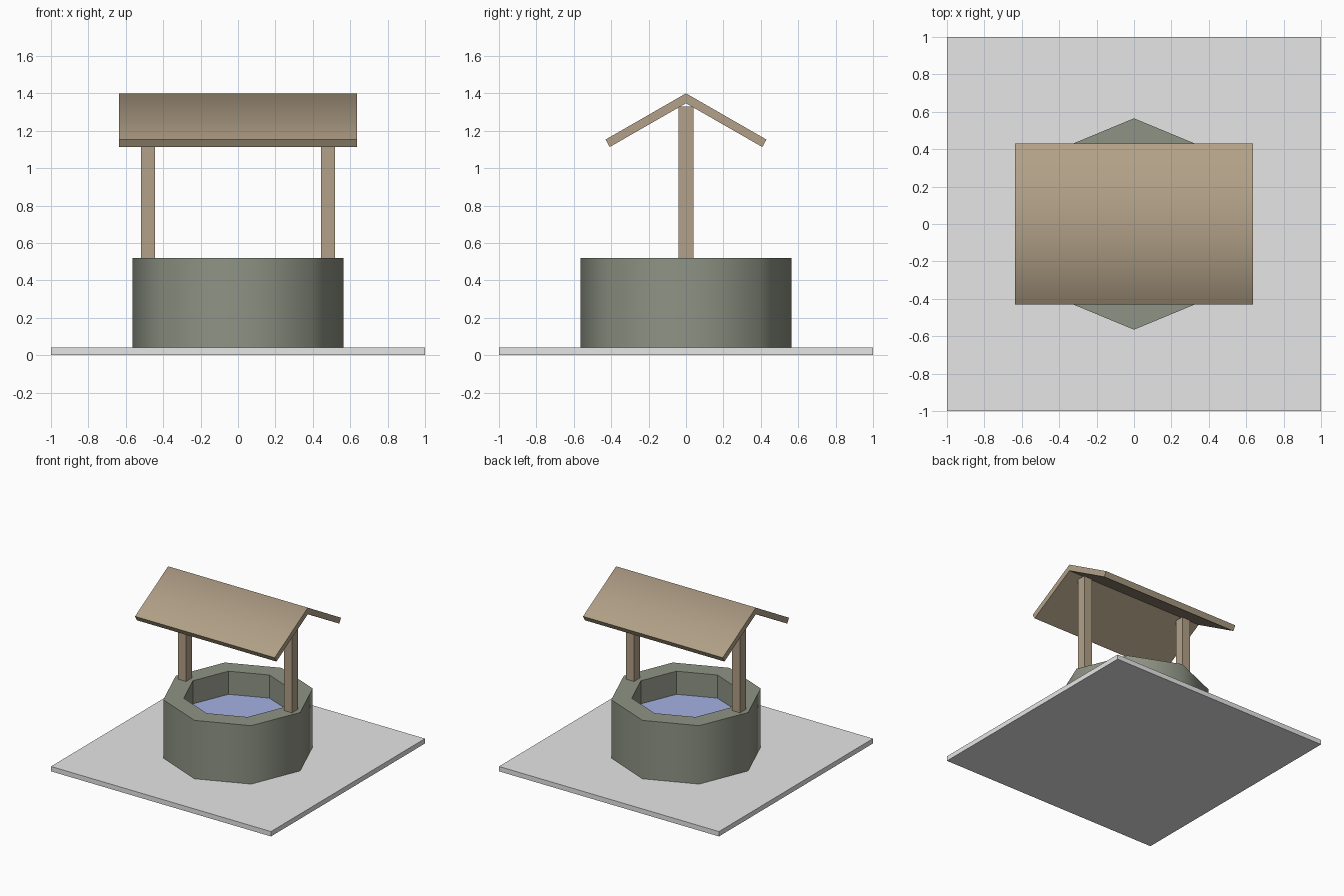
import bpy, bmesh, math

if "Cube" in bpy.data.objects:
    bpy.data.objects.remove(bpy.data.objects["Cube"])


def material(name, rgb):
    m = bpy.data.materials.new(name)
    m.diffuse_color = (*rgb, 1)
    m.use_nodes = True
    m.node_tree.nodes["Principled BSDF"].inputs["Base Color"].default_value = m.diffuse_color
    return m


PAVING = material("pale_grey_paving", (0.79, 0.79, 0.79))
STONE = material("grey_green_stone", (0.275, 0.296, 0.235))
WOOD = material("brown_wood", (0.445, 0.356, 0.246))
WATER = material("blue_water", (0.376, 0.445, 0.775))


def finish(name, bm, mat):
    bmesh.ops.recalc_face_normals(bm, faces=bm.faces)
    me = bpy.data.meshes.new(name)
    bm.to_mesh(me)
    bm.free()
    me.materials.append(mat)
    ob = bpy.data.objects.new(name, me)
    bpy.context.collection.objects.link(ob)
    return ob


def box(name, lo, hi, mat):
    bm = bmesh.new()
    bmesh.ops.create_cube(bm, size=1)
    for v in bm.verts:
        v.co = [(a + b) / 2 + c * (b - a) for a, b, c in zip(lo, hi, v.co)]
    return finish(name, bm, mat)


def octagon(bm, r, z):
    return [bm.verts.new((r * math.cos(i * math.pi / 4),
                          r * math.sin(i * math.pi / 4), z)) for i in range(8)]


# Paved ground slab
box("paved_base", (-1, -1, 0), (1, 1, 0.04), PAVING)

# Eight-sided stone wall: smooth outside, flat rim and inside
bm = bmesh.new()
rings = [octagon(bm, r, z) for r, z in
         ((0.565, 0.04), (0.565, 0.52), (0.41, 0.52), (0.41, 0.04))]
for k in range(4):
    a, b = rings[k], rings[(k + 1) % 4]
    for i in range(8):
        j = (i + 1) % 8
        f = bm.faces.new((a[i], a[j], b[j], b[i]))
        f.smooth = k == 0
finish("well_wall", bm, STONE)

# Water surface inside the wall
bm = bmesh.new()
face = bm.faces.new(octagon(bm, 0.41, 0.33))
finish("water", bm, WATER)

# Two roof posts
for side, x in (("left", -0.482), ("right", 0.482)):
    box(side + "_post", (x - 0.037, -0.04, 0.5), (x + 0.037, 0.04, 1.33), WOOD)

# Gabled roof: one extruded chevron, top slopes smoothed over the ridge
profile = [(-0.43, 1.153), (0, 1.4), (0.43, 1.153),
           (0.408, 1.113), (0, 1.347), (-0.408, 1.113)]
bm = bmesh.new()
ends = [[bm.verts.new((x, y, z)) for y, z in profile] for x in (-0.635, 0.635)]
for i in range(6):
    j = (i + 1) % 6
    f = bm.faces.new((ends[0][i], ends[0][j], ends[1][j], ends[1][i]))
    f.smooth = i < 2
for e in ends:
    bm.faces.new((e[0], e[1], e[4], e[5]))
    bm.faces.new((e[1], e[2], e[3], e[4]))
finish("roof", bm, WOOD)
